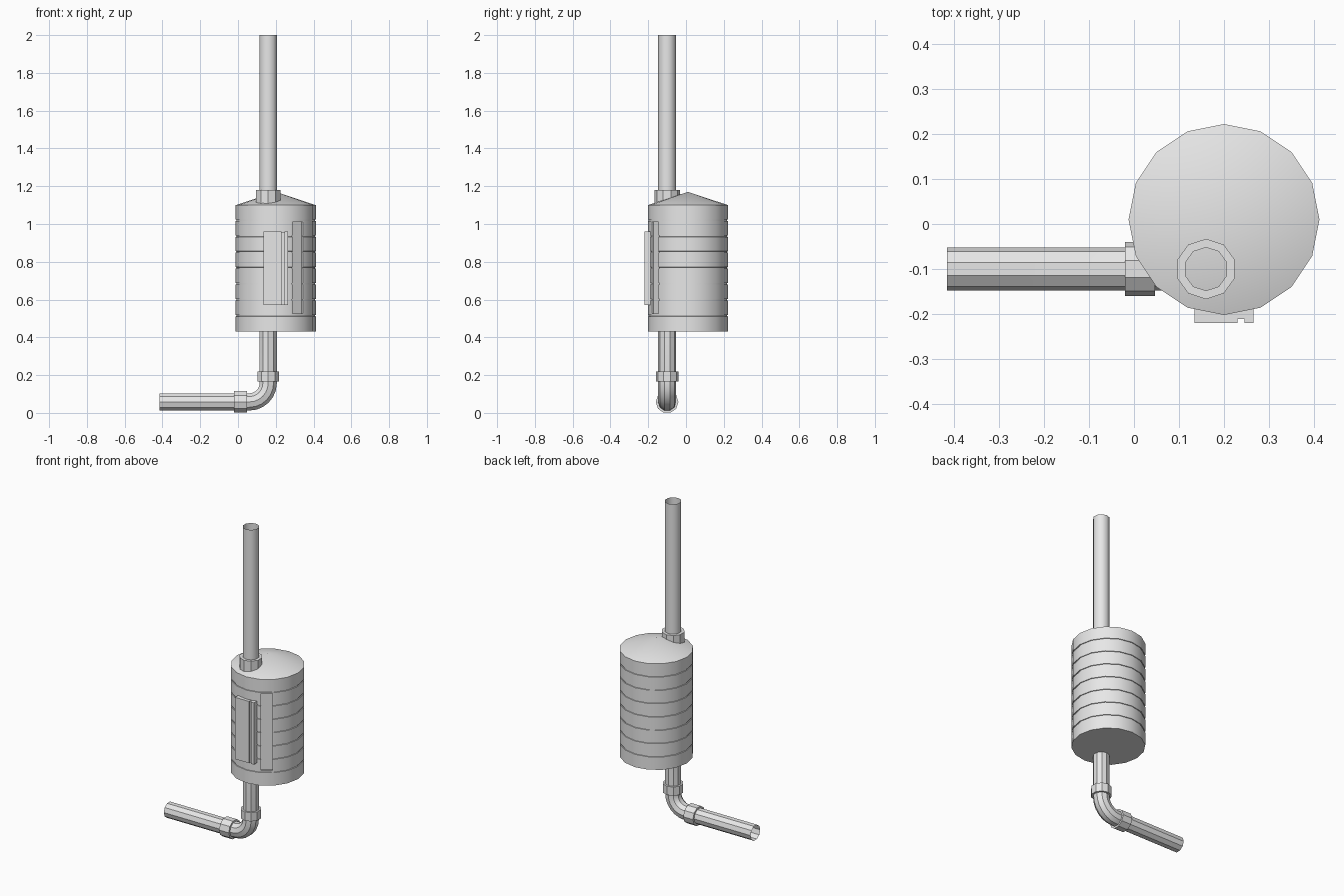
import bpy, bmesh, math

if "Cube" in bpy.data.objects:
    bpy.data.objects.remove(bpy.data.objects["Cube"])

STEEL = bpy.data.materials.new("grey_steel")
STEEL.diffuse_color = (0.8, 0.8, 0.8, 1)
STEEL.use_nodes = True
STEEL.node_tree.nodes["Principled BSDF"].inputs["Base Color"].default_value = STEEL.diffuse_color


def finish(name, bm, angle):
    bmesh.ops.recalc_face_normals(bm, faces=bm.faces)
    me = bpy.data.meshes.new(name)
    bm.to_mesh(me)
    bm.free()
    me.materials.append(STEEL)
    ob = bpy.data.objects.new(name, me)
    bpy.context.collection.objects.link(ob)
    smooth(ob, angle)
    return ob


def smooth(ob, angle):
    bpy.ops.object.select_all(action='DESELECT')
    ob.select_set(True)
    bpy.context.view_layer.objects.active = ob
    bpy.ops.object.shade_smooth_by_angle(angle=math.radians(angle))


def bridge(bm, rings):
    for a, b in zip(rings, rings[1:]):
        n = len(a)
        for i in range(n):
            bm.faces.new((a[i], a[(i + 1) % n], b[(i + 1) % n], b[i]))


def tube(name, stations, angle=30, y=-0.1, sides=10):
    """Sweep in the xz plane; each station is (x, z, ring tilt, radius)."""
    bm = bmesh.new()
    rings = []
    for x, z, tilt, r in stations:
        ring = []
        for i in range(sides):
            a = math.tau * i / sides
            u, v = r * math.sin(a), r * math.cos(a)
            ring.append(bm.verts.new((x + u * math.cos(tilt), y + v, z + u * math.sin(tilt))))
        rings.append(ring)
    bridge(bm, rings)
    return finish(name, bm, angle)


def box(name, x0, x1, y0, y1, z0, z1):
    bm = bmesh.new()
    bmesh.ops.create_cube(bm, size=1)
    for v in bm.verts:
        v.co = ((x0 + x1) / 2 + v.co.x * (x1 - x0),
                (y0 + y1) / 2 + v.co.y * (y1 - y0),
                (z0 + z1) / 2 + v.co.z * (z1 - z0))
    return finish(name, bm, 30)


# Tank: lathed body with narrow grooves and a conical lid
CX, CY, R = 0.2, 0.01, 0.212
profile = [(R, 0.43)]
for i in range(7):
    z = 0.515 + i * 0.0842
    profile += [(R, z - 0.004), (R - 0.004, z - 0.003), (R - 0.004, z + 0.003), (R, z + 0.004)]
profile.append((R, 1.10))
bm = bmesh.new()
rings = [[bm.verts.new((CX + r * math.cos(math.tau * i / 16),
                        CY + r * math.sin(math.tau * i / 16), z)) for i in range(16)]
         for r, z in profile]
bridge(bm, rings)
bm.faces.new(rings[0])
apex = bm.verts.new((CX, CY, 1.17))
for i in range(16):
    bm.faces.new((rings[-1][i], rings[-1][(i + 1) % 16], apex))
tank = finish("tank", bm, 30)

# Shallow gauge slot in one facet beside the door
cutter = box("slot_cutter", R * 0.981 - 0.012, 0.3, -0.033, 0.033, 0.525, 1.01)
cutter.location = (CX, CY, 0)
cutter.rotation_euler.z = math.radians(-56.25)
cutter.hide_render = True
mod = tank.modifiers.new("slot", 'BOOLEAN')
mod.operation = 'DIFFERENCE'
mod.object = cutter
mod.solver = 'EXACT'
bpy.context.view_layer.objects.active = tank
bpy.ops.object.modifier_apply(modifier="slot")
bpy.data.objects.remove(cutter)
smooth(tank, 30)

# Door panel with a recessed seam and edge strip
box("door_panel", 0.134, 0.23, -0.22, -0.17, 0.57, 0.96)
box("door_seam", 0.23, 0.245, -0.211, -0.17, 0.572, 0.958)
box("door_edge_strip", 0.245, 0.265, -0.22, -0.17, 0.57, 0.96)

# Chimney, open at the top
PX, PZ, PR, DOWN = 0.16, 0.058, 0.048, -math.pi / 2
tube("chimney", [(PX, 1.09, 0, PR), (PX, 2.0, 0, PR)], angle=40)

# Lower pipe with elbow, open at the far end
BEND = 0.1
stations = [(PX, 0.44, 0, PR)]
for i in range(7):
    t = DOWN * i / 6
    stations.append((PX - BEND + BEND * math.cos(t), PZ + BEND + BEND * math.sin(t), t, PR))
stations.append((-0.415, PZ, DOWN, PR))
tube("inlet_pipe", stations)


# Collars around the pipes
def upright_collar(name, z0, z1, r):
    tube(name, [(PX, z0, 0, PR), (PX, z0, 0, r), (PX, z1, 0, r), (PX, z1, 0, PR)])


upright_collar("chimney_collar", 1.095, 1.18, 0.067)
upright_collar("upper_elbow_collar", 0.165, 0.22, 0.06)
tube("lower_elbow_collar", [(x, PZ, DOWN, r) for x, r in
                            ((0.047, PR), (0.047, 0.06), (-0.02, 0.06), (-0.02, PR))])
